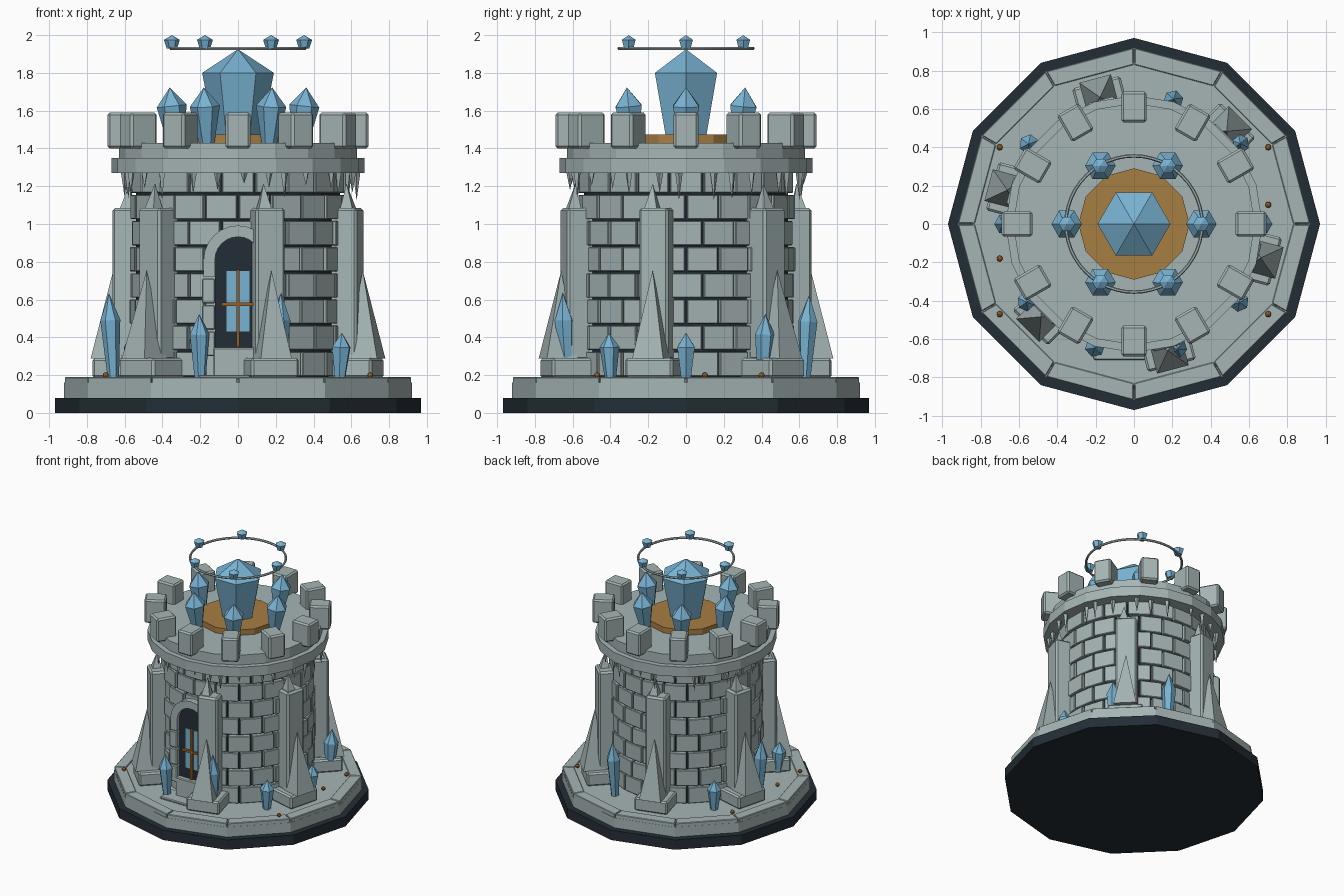
import bpy, bmesh, random
from math import pi, cos, sin, radians, atan2
from mathutils import Matrix, Vector

random.seed(4)
if "Cube" in bpy.data.objects:
    bpy.data.objects.remove(bpy.data.objects["Cube"])


def material(name, rgb):
    m = bpy.data.materials.new(name)
    m.use_nodes = True
    m.diffuse_color = (*rgb, 1)
    m.node_tree.nodes["Principled BSDF"].inputs["Base Color"].default_value = (*rgb, 1)
    return m


STONE = material("pale stone", (0.38, 0.46, 0.46))
DARK = material("dark slate", (0.017, 0.027, 0.037))
CRYSTAL = material("blue crystal", (0.19, 0.45, 0.65))
GOLD = material("old gold", (0.39, 0.21, 0.055))
BRONZE = material("bronze", (0.31, 0.12, 0.02))


def finish(name, bm, mat, bevel=0):
    bmesh.ops.recalc_face_normals(bm, faces=bm.faces)
    me = bpy.data.meshes.new(name)
    bm.to_mesh(me)
    bm.free()
    me.materials.append(mat)
    ob = bpy.data.objects.new(name, me)
    bpy.context.collection.objects.link(ob)
    if bevel:
        mod = ob.modifiers.new("bevel", 'BEVEL')
        mod.width, mod.segments = bevel, 1
    return ob


def lathe(bm, profile, n, M=Matrix()):
    """Stack n-sided rings of (radius, height); a zero radius gives a point."""
    rings = []
    for r, z in profile:
        count = n if r else 1
        rings.append([bm.verts.new(M @ Vector((r * cos(2 * pi * i / n), r * sin(2 * pi * i / n), z)))
                      for i in range(count)])
    for a, b in zip(rings, rings[1:]):
        for i in range(n):
            j = (i + 1) % n
            quad = [a[i % len(a)], a[j % len(a)], b[j % len(b)], b[i % len(b)]]
            bm.faces.new(list(dict.fromkeys(quad)))
    for ring in (rings[0], rings[-1]):
        if len(ring) > 2:
            bm.faces.new(ring)


def hexa(bm, low, high):
    """Block between two matching four-point loops."""
    a, b = [[bm.verts.new(p) for p in loop] for loop in (low, high)]
    bm.faces.new(a)
    bm.faces.new(b)
    for i in range(4):
        j = (i + 1) % 4
        bm.faces.new((a[i], a[j], b[j], b[i]))


def wedge(bm, a0, a1, r0, r1, z0, z1, M=Matrix()):
    """Flat-faced slice of a ring."""
    pts = [(r0, a0), (r1, a0), (r1, a1), (r0, a1)]
    hexa(bm, *[[M @ Vector((r * cos(a), r * sin(a), z)) for r, a in pts] for z in (z0, z1)])


def box(bm, x0, x1, y0, y1, z0, z1, M=Matrix()):
    pts = [(x0, y0), (x1, y0), (x1, y1), (x0, y1)]
    hexa(bm, *[[M @ Vector((x, y, z)) for x, y in pts] for z in (z0, z1)])


def turn(deg):
    return Matrix.Rotation(radians(deg), 4, 'Z')


def place(deg, r, z, tilt=0):
    """Frame at a polar position, leaning outward by tilt degrees."""
    return turn(deg) @ Matrix.Translation((r, 0, z)) @ Matrix.Rotation(radians(tilt), 4, 'Y')


def solid(name, profile, n, mat):
    bm = bmesh.new()
    lathe(bm, profile, n)
    return finish(name, bm, mat)


# Foundation and paved platform
solid("foundation", [(0.97, 0), (0.97, 0.08)], 12, DARK)
solid("platform", [(0.92, 0.08), (0.92, 0.16), (0.86, 0.16), (0.84, 0.182)], 12, STONE)
bm = bmesh.new()
for i in range(12):
    a = radians(30 * i)
    wedge(bm, a + 0.003, a + radians(30) - 0.003, 0.83, 0.918, 0.155, 0.19)
finish("rim_slabs", bm, STONE, 0.004)

# Tower core showing through the joints, and staggered bricks
solid("tower_core", [(0.54, 0.18), (0.54, 1.28)], 40, DARK)
bm = bmesh.new()
ROWS, COUNT, ROW_H = 8, 20, 0.1385
for row in range(ROWS):
    z = 0.19 + row * ROW_H
    for i in range(COUNT):
        a = 2 * pi * (i + 0.5 * (row % 2)) / COUNT
        wedge(bm, a + 0.011, a + 2 * pi / COUNT - 0.011, 0.5,
              0.572 + random.uniform(-0.006, 0.008), z + 0.005, z + ROW_H - 0.005)
finish("wall_bricks", bm, STONE, 0.004)

# Cornice, roof floor and battlements
solid("cornice", [(0.67, 1.27), (0.67, 1.35), (0.63, 1.35), (0.63, 1.43)], 20, STONE)
bm = bmesh.new()
for i in range(12):
    box(bm, -0.08, 0.08, -0.066, 0.066, 1.4, 1.59, place(30 * i, 0.61, 0))
finish("merlons", bm, STONE, 0.012)

# Icicle-like stone spikes under the cornice
bm = bmesh.new()
for i in range(28):
    drop = random.uniform(0.05, 0.15)
    lathe(bm, [(0.02, 1.275), (0, 1.27 - drop)], 4,
          place(360 * i / 28 + random.uniform(-4, 4), random.uniform(0.6, 0.63), 0))
finish("hanging_spikes", bm, STONE)

# Six buttresses: plinth, shaft, leaning front spike and top spike
plinths, shafts, spikes = bmesh.new(), bmesh.new(), bmesh.new()
for k in range(6):
    deg = -75 + 60 * k
    box(plinths, 0.52, 0.765, -0.13, 0.13, 0.185, 0.29, turn(deg))
    box(shafts, 0.52, 0.67, -0.08, 0.08, 0.28, 1.085, turn(deg))
    lathe(spikes, [(0.12, 0), (0, 0.47)], 4, place(deg, 0.7, 0.285, -2) @ turn(45))
    lathe(spikes, [(0.05, 0), (0, 0.14)], 4, place(deg - 2, 0.61, 1.075, -4) @ turn(45))
finish("buttress_plinths", plinths, STONE, 0.012)
finish("buttress_shafts", shafts, STONE, 0.014)
finish("buttress_spikes", spikes, STONE)

# Arched doorway: dark panel, stone surround, sill and step
SPRING, INNER, OUTER = 0.81, 0.122, 0.182
bm = bmesh.new()
outline = [(-INNER, 0.34), (INNER, 0.34)]
outline += [(INNER * cos(pi * i / 12), SPRING + INNER * sin(pi * i / 12)) for i in range(13)]
face = bm.faces.new([bm.verts.new((x, -0.582, z)) for x, z in outline])
push = bmesh.ops.extrude_face_region(bm, geom=[face])
bmesh.ops.translate(bm, vec=(0, 0.06, 0), verts=[v for v in push["geom"] if isinstance(v, bmesh.types.BMVert)])
finish("door_panel", bm, DARK)

bm = bmesh.new()
upright = Matrix.Translation((0, 0, SPRING)) @ Matrix.Rotation(pi / 2, 4, 'X')
for i in range(12):
    wedge(bm, pi * i / 12, pi * (i + 1) / 12, INNER, OUTER, 0.5, 0.612, upright)
for s in (-1, 1):
    x0, x1 = sorted((s * INNER, s * OUTER))
    box(bm, x0, x1, -0.612, -0.5, 0.72, SPRING)
finish("door_arch", bm, STONE)

bm = bmesh.new()
for s in (-1, 1):
    for k in range(3):
        x0, x1 = sorted((s * INNER, s * (OUTER + 0.008)))
        z = 0.3 + 0.14 * k
        box(bm, x0, x1, -0.615, -0.5, z, z + 0.132)
box(bm, -0.13, 0.13, -0.62, -0.5, 0.19, 0.345)
box(bm, -0.21, 0.21, -0.71, -0.55, 0.18, 0.2)
finish("door_jambs_and_step", bm, STONE, 0.006)

# Glowing panes and their crossed bars
bm = bmesh.new()
box(bm, -0.062, 0.062, -0.588, -0.58, 0.43, 0.75)
finish("door_pane", bm, CRYSTAL)
bm = bmesh.new()
box(bm, -0.009, 0.009, -0.606, -0.588, 0.35, 0.76)
box(bm, -0.088, 0.088, -0.606, -0.588, 0.566, 0.584)
finish("door_bars", bm, BRONZE)

# Gold dais and the great crystal
solid("dais", [(0.29, 1.42), (0.29, 1.475)], 12, GOLD)
solid("great_crystal", [(0.125, 1.47), (0.19, 1.8), (0, 1.925)], 6, CRYSTAL)

# Crystals around the dais, and the floating ring with its shards
roof, shards = bmesh.new(), bmesh.new()
for k in range(6):
    lathe(roof, [(0.04, 0), (0.08, 0.2), (0, 0.3)], 6, place(60 * k, 0.33, 1.425, 6))
    lathe(shards, [(0.028, 0), (0.042, 0.045), (0, 0.07)], 6, place(60 * k, 0.35, 1.93))
finish("roof_crystals", roof, CRYSTAL)
finish("ring_shards", shards, CRYSTAL)
bpy.ops.mesh.primitive_torus_add(major_radius=0.355, minor_radius=0.009, major_segments=48,
                                 minor_segments=6, location=(0, 0, 1.93))
ring = bpy.context.object
ring.name = "floating_ring"
ring.data.materials.append(STONE)

# Crystals growing from the platform: x, y, height
bm = bmesh.new()
for x, y, h in [(-0.66, 0, 0.45), (0.66, 0, 0.24), (-0.2, -0.63, 0.34), (0.22, -0.63, 0.45),
                (0.54, -0.4, 0.24), (-0.55, -0.4, 0.24), (0.54, 0.41, 0.34),
                (-0.54, 0.41, 0.24), (0.2, 0.63, 0.44)]:
    r = Vector((x, y)).length
    lathe(bm, [(0.03, 0), (0.053, h * 0.68), (0, h)], 6,
          place(math_deg := atan2(y, x) * 180 / pi, r, 0.185, 3))
finish("ground_crystals", bm, CRYSTAL)

# Small round studs on the paving
bm = bmesh.new()
for x, y in [(0.7, 0.4), (0.7, 0.1), (0.7, -0.47), (-0.7, 0.4), (-0.7, -0.18), (-0.7, -0.47)]:
    bmesh.ops.create_icosphere(bm, subdivisions=2, radius=0.016, matrix=Matrix.Translation((x, y, 0.2)))
finish("paving_studs", bm, BRONZE)
